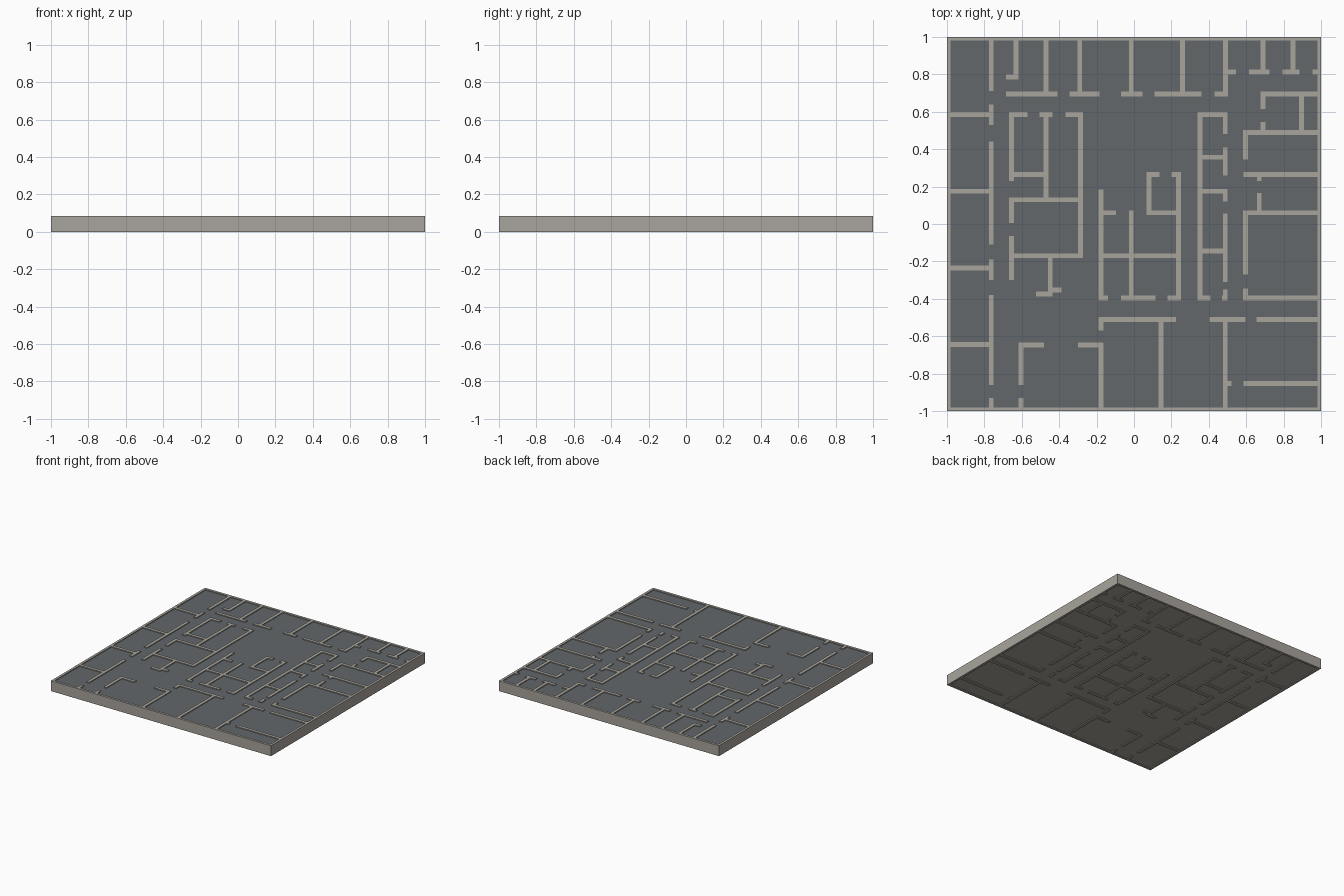
import bpy, bmesh

T = 0.026            # inner wall thickness
TOP, SLAB_LOW, SLAB_TOP = 0.085, 0.006, 0.078


def material(name, rgb):
    m = bpy.data.materials.new(name)
    m.diffuse_color = (*rgb, 1)
    return m


STONE = material("warm_grey_wall", (0.395, 0.370, 0.332))
SLATE = material("slate_floor", (0.122, 0.136, 0.145))


def add_box(bm, x0, x1, y0, y1, z0, z1):
    r = bmesh.ops.create_cube(bm, size=1)
    for v in r["verts"]:
        v.co.x = x1 if v.co.x > 0 else x0
        v.co.y = y1 if v.co.y > 0 else y0
        v.co.z = z1 if v.co.z > 0 else z0


def finish(name, bm, *mats):
    me = bpy.data.meshes.new(name)
    bm.to_mesh(me)
    bm.free()
    for m in mats:
        me.materials.append(m)
    ob = bpy.data.objects.new(name, me)
    bpy.context.collection.objects.link(ob)
    return ob


def walls(name, vertical, horizontal):
    """vertical: (x, (y0, y1), ...), horizontal: (y, (x0, x1), ...)"""
    bm = bmesh.new()
    for x, *runs in vertical:
        for a, b in runs:
            add_box(bm, x - T / 2, x + T / 2, a, b, 0, TOP)
    for y, *runs in horizontal:
        for a, b in runs:
            add_box(bm, a, b, y - T / 2, y + T / 2, 0, TOP)
    finish(name, bm, STONE)


# floor slab: slate on top, stone beneath
bm = bmesh.new()
add_box(bm, -0.985, 0.985, -0.985, 0.985, SLAB_LOW, SLAB_TOP)
bm.normal_update()
for f in bm.faces:
    f.material_index = 0 if f.normal.z > 0.5 else 1
finish("floor_slab", bm, SLATE, STONE)

# outer wall ring
bm = bmesh.new()
for s in (-1, 1):
    lo, hi = sorted((s, s * 0.98))
    add_box(bm, lo, hi, -1, 1, 0, TOP)
    add_box(bm, -0.98, 0.98, lo, hi, 0, TOP)
finish("outer_wall", bm, STONE)

E = 0.985  # walls run into the outer ring

# rooms along the left side
walls("left_room_walls",
      [(-0.763, (0.71, E), (0.53, 0.64), (-0.11, 0.44), (-0.30, -0.19),
        (-0.86, -0.38), (-E, -0.93))],
      [(y, (-E, -0.763)) for y in (0.585, 0.175, -0.235, -0.645)])

# rooms along the back
walls("back_room_walls",
      [(x, (0.69, E)) for x in (-0.47, -0.29, -0.015, 0.26, 0.49)]
      + [(-0.63, (0.775, E)), (0.69, (0.81, E)), (0.85, (0.81, E))],
      [(0.785, (-0.685, -0.617)),
       (0.695, (-0.685, -0.41), (-0.345, -0.185), (-0.07, 0.045),
        (0.11, 0.36), (0.43, 0.503)),
       (0.813, (0.49, 0.545), (0.615, 0.725), (0.795, 0.885), (0.955, E))])

# block left of centre
walls("left_block_walls",
      [(-0.655, (0.23, 0.598), (0.005, 0.14), (-0.30, -0.065)),
       (-0.47, (0.13, 0.598)), (-0.287, (-0.18, 0.598)),
       (-0.448, (-0.388, -0.17))],
      [(0.585, (-0.667, -0.57), (-0.505, -0.435), (-0.365, -0.275)),
       (0.265, (-0.655, -0.47)), (0.13, (-0.667, -0.287)),
       (-0.17, (-0.655, -0.275)), (-0.375, (-0.525, -0.435)),
       (-0.352, (-0.45, -0.388))])

# block in the centre
walls("centre_block_walls",
      [(-0.176, (-0.408, 0.185)), (-0.015, (-0.408, 0.072)),
       (0.237, (-0.408, 0.277)), (0.08, (0.048, 0.277))],
      [(0.06, (-0.176, -0.095), (0.07, 0.24)), (-0.17, (-0.176, 0.237)),
       (-0.395, (-0.187, -0.14), (-0.07, 0.115), (0.18, 0.25)),
       (0.265, (0.067, 0.135), (0.20, 0.25))])

# narrow block right of centre
walls("narrow_block_walls",
      [(0.352, (-0.408, 0.598)),
       (0.488, (0.48, 0.598), (0.26, 0.41), (0.12, 0.187), (-0.31, 0.055),
        (-0.408, -0.35))],
      [(0.585, (0.34, 0.5)), (-0.395, (0.34, 0.41), (0.47, 0.5))]
      + [(y, (0.352, 0.488)) for y in (0.357, 0.175, -0.145)])

# rooms along the right side
walls("right_room_walls",
      [(0.597, (0.345, 0.503), (-0.27, 0.072), (-0.408, -0.345)),
       (0.67, (0.23, 0.265), (0.06, 0.165)),
       (0.69, (0.615, 0.708), (0.49, 0.545)), (0.895, (0.49, 0.695))],
      [(y, (0.585, E)) for y in (0.49, 0.265, 0.06, -0.395)]
      + [(0.695, (0.677, E))])

# rooms along the front
walls("front_room_walls",
      [(-0.176, (-0.57, -0.50), (-E, -0.635)), (0.145, (-E, -0.51)),
       (0.488, (-E, -0.51)), (-0.605, (-0.86, -0.635), (-E, -0.93))],
      [(-0.51, (-0.187, 0.225), (0.405, 0.595), (0.655, E)),
       (-0.852, (0.49, 0.52), (0.585, E)),
       (-0.647, (-0.617, -0.48), (-0.30, -0.165))])
